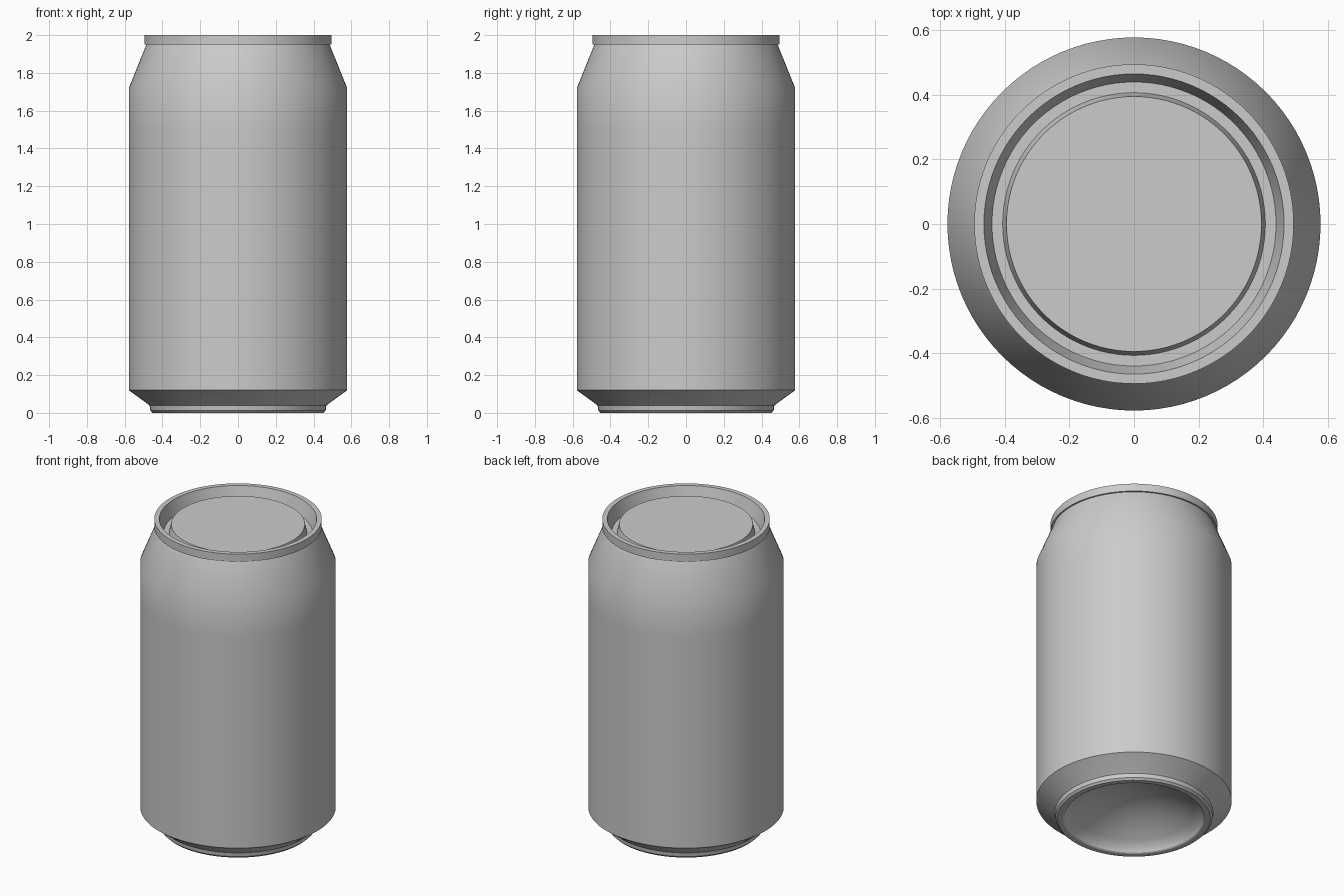
import bpy, bmesh, math

cube = bpy.data.objects.get("Cube")
if cube:
    bpy.data.objects.remove(cube, do_unlink=True)

SEGMENTS = 96

metal = bpy.data.materials.new("grey_metal")
metal.use_nodes = True
GREY = (0.6, 0.6, 0.6, 1.0)
metal.diffuse_color = GREY
metal.node_tree.nodes["Principled BSDF"].inputs["Base Color"].default_value = GREY


def lathe(name, profile):
    """Revolve (radius, height) points about z; radius 0 becomes a single pole."""
    bm = bmesh.new()
    rings = []
    for r, z in profile:
        if r == 0:
            rings.append([bm.verts.new((0, 0, z))] * SEGMENTS)
        else:
            angles = [math.tau * i / SEGMENTS for i in range(SEGMENTS)]
            rings.append([bm.verts.new((r * math.cos(a), r * math.sin(a), z)) for a in angles])
    for low, high in zip(rings, rings[1:]):
        for i in range(SEGMENTS):
            j = (i + 1) % SEGMENTS
            corners = dict.fromkeys((low[i], low[j], high[j], high[i]))
            bm.faces.new(list(corners))
    mesh = bpy.data.meshes.new(name)
    bm.to_mesh(mesh)
    bm.free()
    mesh.materials.append(metal)
    obj = bpy.data.objects.new(name, mesh)
    bpy.context.collection.objects.link(obj)
    bpy.ops.object.select_all(action='DESELECT')
    obj.select_set(True)
    bpy.context.view_layer.objects.active = obj
    bpy.ops.object.shade_smooth_by_angle(angle=math.radians(30))
    return obj


# Base: concave dome, standing ring and lower chamfer
DOME_RADIUS, DOME_RIM, DOME_RISE, STEPS = 0.4, 0.03, 0.15, 10
dome = [(DOME_RADIUS * i / STEPS, DOME_RIM + DOME_RISE * (1 - (i / STEPS) ** 2))
        for i in range(STEPS + 1)]
lathe("base", dome + [(0.412, 0.005), (0.42, 0), (0.452, 0), (0.464, 0.012),
                      (0.468, 0.038), (0.482, 0.05), (0.578, 0.12)])

# Body: straight wall and tapered shoulder
lathe("body", [(0.578, 0.12), (0.578, 1.5), (0.578, 1.72), (0.485, 1.95)])

# Lid: rolled rim, groove and raised centre panel
lathe("lid", [(0.485, 1.95), (0.495, 1.95), (0.495, 2.0), (0.465, 2.0),
              (0.44, 1.91), (0.407, 1.91), (0.395, 1.965), (0, 1.965)])
